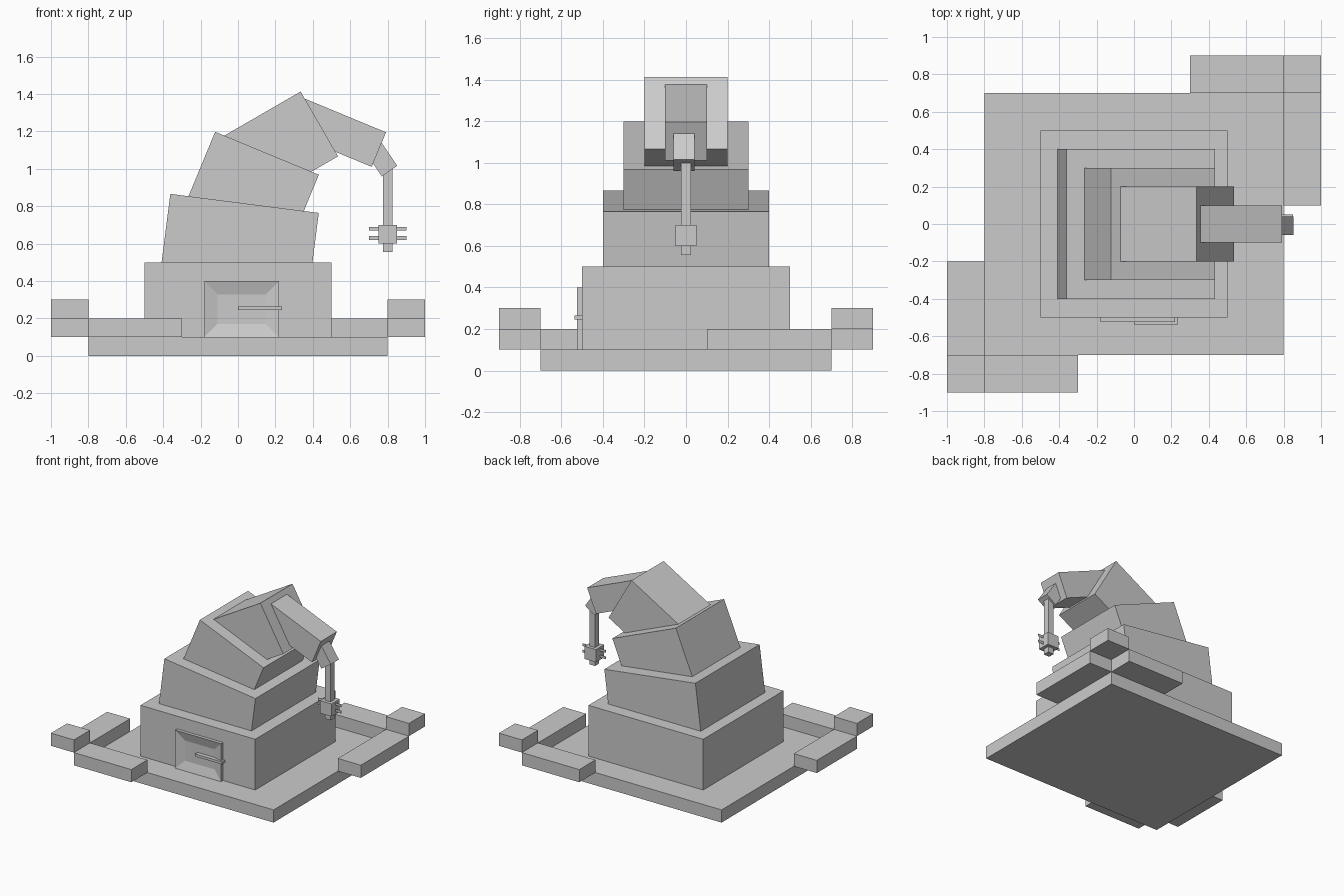
import bpy, bmesh
from math import radians
from mathutils import Matrix, Vector

if "Cube" in bpy.data.objects:
    bpy.data.objects.remove(bpy.data.objects["Cube"])

grey = bpy.data.materials.new("plain_grey")
grey.use_nodes = True
colour = (0.6, 0.6, 0.6, 1)
grey.diffuse_color = colour
grey.node_tree.nodes["Principled BSDF"].inputs["Base Color"].default_value = colour


def finish(name, bm):
    mesh = bpy.data.meshes.new(name)
    bm.to_mesh(mesh)
    bm.free()
    mesh.materials.append(grey)
    obj = bpy.data.objects.new(name, mesh)
    bpy.context.collection.objects.link(obj)
    return obj


def box_mesh(centre, size, tilt=0):
    bm = bmesh.new()
    matrix = (Matrix.Translation(centre) @ Matrix.Rotation(radians(tilt), 4, "Y")
              @ Matrix.Diagonal((*size, 1)))
    bmesh.ops.create_cube(bm, size=1, matrix=matrix)
    return bm


def box(name, x, y, z):
    """Upright box from its three ranges."""
    spans = (x, y, z)
    return finish(name, box_mesh([(a + b) / 2 for a, b in spans], [b - a for a, b in spans]))


def tilted(name, top_x, top_z, size, tilt, y=0):
    """Box leaning toward +x, placed by the middle of its top face."""
    axis = Matrix.Rotation(radians(tilt), 3, "Y") @ Vector((0, 0, 1))
    centre = Vector((top_x, y, top_z)) - axis * size[2] / 2
    return finish(name, box_mesh(centre, size, tilt))


# Ground slab and lowest body block
box("ground_slab", (-0.8, 0.8), (-0.7, 0.7), (0, 0.1))
box("body_base", (-0.5, 0.5), (-0.5, 0.5), (0.1, 0.5))

# Low walls and raised posts at two opposite corners
for side, s in (("front", -1), ("back", 1)):
    box(side + "_long_wall", sorted((0.3 * s, 0.8 * s)), sorted((0.7 * s, 0.9 * s)), (0.1, 0.2))
    box(side + "_side_wall", sorted((0.8 * s, s)), sorted((0.1 * s if s > 0 else -0.2, 0.7 * s)), (0.1, 0.2))
    box(side + "_corner_post", sorted((0.8 * s, s)), sorted((0.7 * s, 0.9 * s)), (0.2, 0.3))

# Bending tower: each block leans further than the one below
tilted("lower_tower", 0.035, 0.815, (0.8, 0.8, 0.4), 7.3)
tilted("middle_tower", 0.155, 1.083, (0.6, 0.6, 0.4), 22.5)
tilted("upper_tower", 0.435, 1.24, (0.4, 0.4, 0.5), 60)
tilted("neck", 0.753, 1.103, (0.2, 0.2, 0.5), 112.5)
tilted("neck_tip", 0.81, 0.988, (0.1, 0.1, 0.2), 146, -0.01)

# Hanging lamp
box("lamp_cable", (0.775, 0.825), (-0.025, 0.025), (0.69, 1.03))
box("lamp_body", (0.75, 0.85), (-0.05, 0.05), (0.6, 0.7))
box("lamp_tip", (0.775, 0.825), (-0.025, 0.025), (0.555, 0.6))
for level, z in (("lower", 0.62), ("upper", 0.67)):
    box(level + "_lamp_fins", (0.7, 0.9), (-0.001, 0.001), (z, z + 0.02))

# Door with a recessed panel
bm = box_mesh((0.02, -0.51, 0.25), (0.4, 0.03, 0.3))
bm.normal_update()
front = min(bm.faces, key=lambda f: f.calc_center_median().y)
bmesh.ops.inset_region(bm, faces=[front], thickness=0.1)
bmesh.ops.translate(bm, verts=front.verts, vec=(0, 0.02, 0))
finish("door", bm)
box("door_handle", (0, 0.235), (-0.537, -0.5), (0.245, 0.265))
